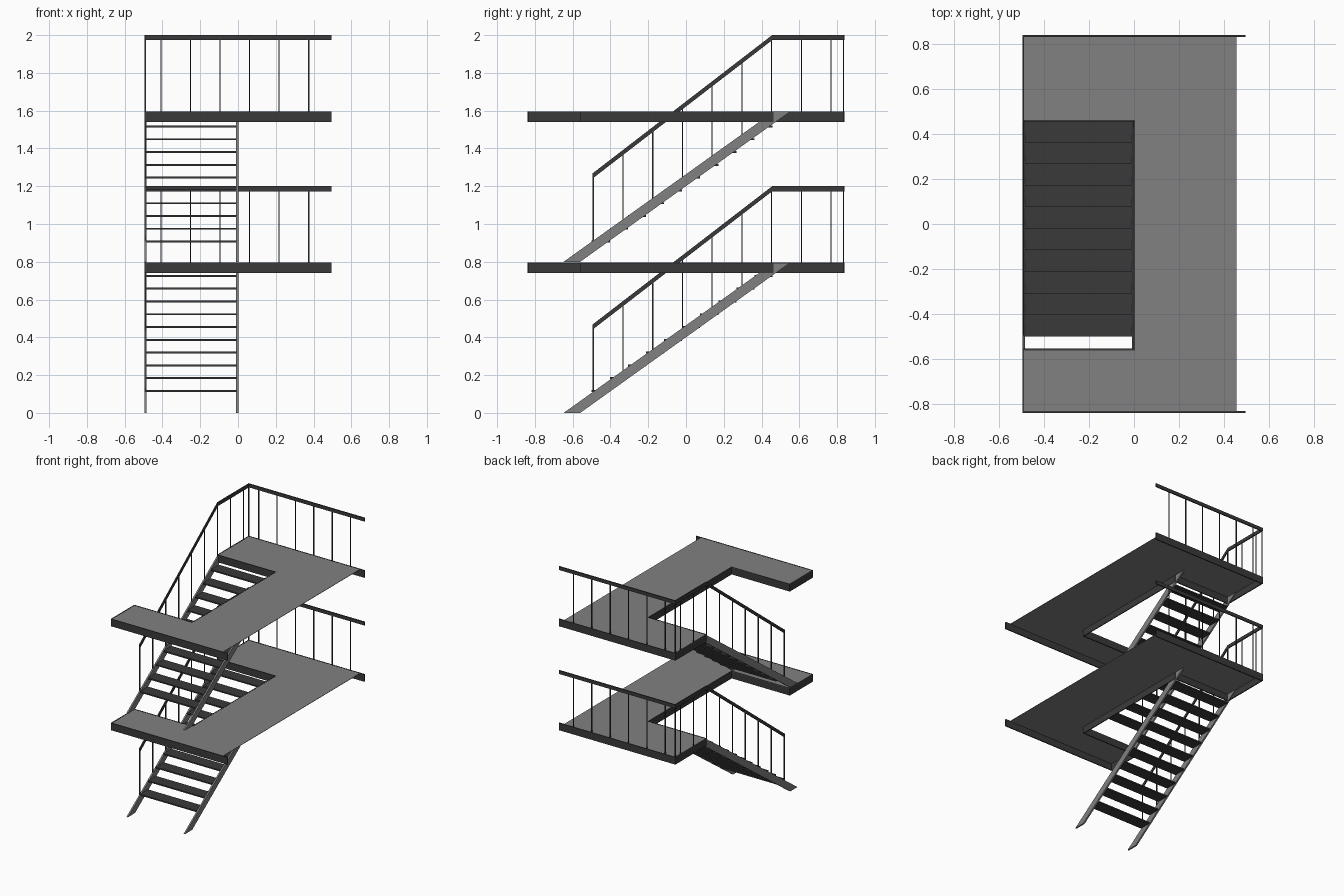
import bpy, bmesh
from mathutils import Vector

cube = bpy.data.objects.get("Cube")
if cube:
    bpy.data.objects.remove(cube)


def material(name, value):
    mat = bpy.data.materials.new(name)
    mat.use_nodes = True
    color = (value, value, value, 1)
    mat.diffuse_color = color
    mat.node_tree.nodes["Principled BSDF"].inputs["Base Color"].default_value = color
    return mat


GREY = material("mid grey steel", 0.22)
DARK = material("charcoal steel", 0.042)


def add_prism(bm, points, axis, lo, hi):
    """Extrude a flat outline along an axis: x outlines are (y, z), z outlines are (x, y)."""
    def place(p, d):
        co = list(p)
        co.insert("xyz".index(axis), d)
        return Vector(co)
    a = [bm.verts.new(place(p, lo)) for p in points]
    b = [bm.verts.new(place(p, hi)) for p in points]
    bm.faces.new(a)
    bm.faces.new(b[::-1])
    n = len(points)
    for i in range(n):
        j = (i + 1) % n
        bm.faces.new((a[i], b[i], b[j], a[j]))


def add_box(bm, x, y, z):
    add_prism(bm, [(x[0], y[0]), (x[1], y[0]), (x[1], y[1]), (x[0], y[1])], "z", *z)


def finish(bm, name, mat):
    bmesh.ops.recalc_face_normals(bm, faces=bm.faces[:])
    mesh = bpy.data.meshes.new(name)
    bm.to_mesh(mesh)
    bm.free()
    mesh.materials.append(mat)
    obj = bpy.data.objects.new(name, mesh)
    bpy.context.collection.objects.link(obj)


STOREY = 0.8
LEFT, END, EDGE = -0.496, 0.496, 0.456      # side, beam end and plate edge in x
DEPTH = 0.838                               # half depth
HOLE_Y = (-0.553, 0.462)                    # stair opening
T = 0.008                                   # sheet thickness
FOOT_Y, RUN, STRINGER = -0.648, 1.11, 0.088  # stair foot, run and stringer width in y
BEND_Y, RAIL_END = 0.456, -0.496
RAIL_TOP, RAIL_H = 1.2, 0.027


def stair_z(y):
    return min(STOREY, (y - FOOT_Y) * STOREY / RUN)


def rail_z(y):
    return RAIL_TOP - max(0, BEND_Y - y) * 0.77


def build_storey(base, label, tread_drop):
    top = base + STOREY - 0.004

    # Landing plate wrapped around the stair opening
    bm = bmesh.new()
    y0, y1 = HOLE_Y
    add_prism(bm, [(LEFT, -DEPTH + T), (EDGE, -DEPTH + T), (EDGE, DEPTH - T), (LEFT, DEPTH - T),
                   (LEFT, y1), (0, y1), (0, y0), (LEFT, y0)], "z", top - 0.004, top - 0.001)
    finish(bm, label + "_landing_plate", GREY)

    # Edge beams around the landing and the opening
    bm = bmesh.new()
    z = (top - 0.056, top)
    for y in (-DEPTH, DEPTH - T):
        add_box(bm, (LEFT, END), (y, y + T), z)
    add_box(bm, (LEFT, LEFT + T), (-DEPTH, y0), z)
    add_box(bm, (LEFT, LEFT + T), (y1, DEPTH), z)
    add_box(bm, (LEFT, 0.004), (y0 - T, y0), z)
    add_box(bm, (LEFT, 0.004), (y1 - T, y1), z)
    add_box(bm, (-0.002, 0.005), (y0 - T, y1), z)
    finish(bm, label + "_edge_beams", DARK)

    # Stringers
    for side, x in (("right", LEFT), ("left", -0.0095)):
        bm = bmesh.new()
        add_prism(bm, [(FOOT_Y, base), (FOOT_Y + STRINGER, base),
                       (FOOT_Y + RUN + STRINGER, top - 0.002), (FOOT_Y + RUN, top - 0.002)],
                  "x", x, x + 0.012)
        finish(bm, f"{label}_{side}_stringer", GREY)

    # Open treads
    bm = bmesh.new()
    for i in range(10):
        y, z = -0.499 + i * 0.0957, base + 0.119 - tread_drop + i * 0.0677
        add_box(bm, (LEFT + 0.011, -0.009), (y, y + 0.0957), (z - 0.005, z + 0.005))
    finish(bm, label + "_treads", DARK)

    # Handrail: sloped and level side run, then the back run
    bm = bmesh.new()
    upper = [(y, base + rail_z(y)) for y in (RAIL_END, BEND_Y, DEPTH)]
    lower = [(y, z - RAIL_H) for y, z in upper]
    add_prism(bm, upper + lower[::-1], "x", LEFT, LEFT + T)
    add_box(bm, (LEFT, END), (DEPTH - T, DEPTH), (base + RAIL_TOP - RAIL_H, base + RAIL_TOP))
    finish(bm, label + "_handrail", DARK)

    # Balusters along the side, the back and in the corner
    bm = bmesh.new()
    r = 0.003
    side_x, back_y = LEFT + T / 2, DEPTH - T / 2
    spots = [(side_x, -0.491 + i * 0.1574) for i in range(9)]
    spots += [(-0.408 + i * 0.1565, back_y) for i in range(6)]
    spots.append((side_x, back_y))
    for x, y in spots:
        add_box(bm, (x - r, x + r), (y - r, y + r),
                (base + stair_z(y) - 0.01, base + rail_z(y) - RAIL_H / 2))
    finish(bm, label + "_balusters", DARK)


build_storey(0, "lower", 0.003)
build_storey(STOREY, "upper", 0.012)
